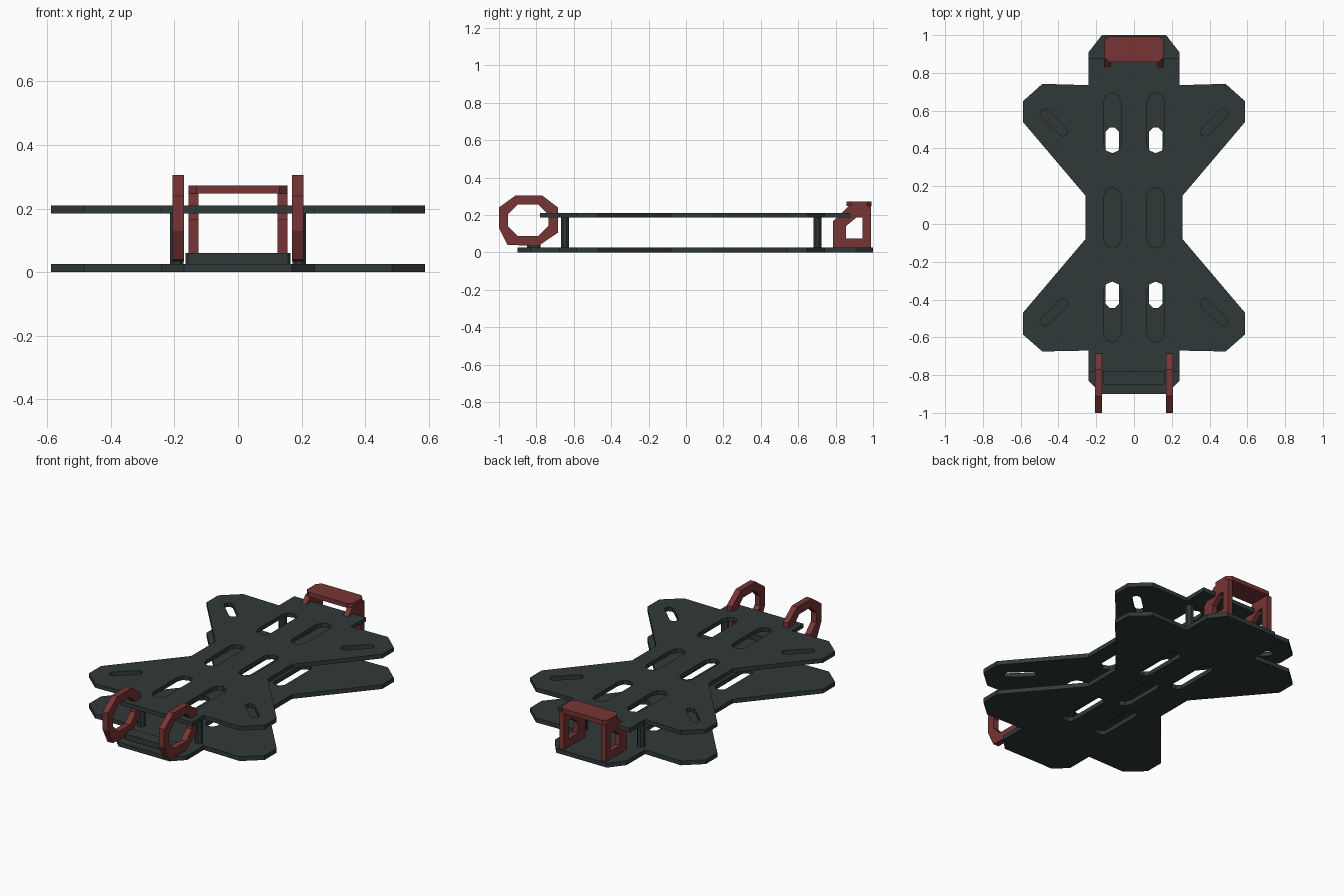
import bpy
from math import cos, sin, pi
from mathutils import Matrix, Vector

cube = bpy.data.objects.get("Cube")
if cube:
    bpy.data.objects.remove(cube, do_unlink=True)


def material(name, rgb):
    m = bpy.data.materials.new(name)
    m.use_nodes = True
    m.diffuse_color = (*rgb, 1)
    m.node_tree.nodes["Principled BSDF"].inputs["Base Color"].default_value = (*rgb, 1)
    return m


carbon = material("dark_slate", (0.03, 0.041, 0.04))
red = material("dull_red", (0.185, 0.035, 0.035))

# Axis maps: flat outlines are drawn in local XY and extruded along local Z
UPRIGHT = Matrix.Identity(4)
SIDEWAYS = Matrix(((0, 0, 1, 0), (1, 0, 0, 0), (0, 1, 0, 0), (0, 0, 0, 1)))


def prism(name, loops, low, high, mat, axes=UPRIGHT):
    """Extrude an outline, with further loops as holes, from low to high."""
    curve = bpy.data.curves.new(name, "CURVE")
    curve.dimensions = "2D"
    curve.fill_mode = "BOTH"
    curve.extrude = (high - low) / 2
    for loop in loops:
        spline = curve.splines.new("POLY")
        spline.points.add(len(loop) - 1)
        for point, (u, v) in zip(spline.points, loop):
            point.co = (u, v, 0, 1)
        spline.use_cyclic_u = True
    temp = bpy.data.objects.new(name + "_curve", curve)
    bpy.context.collection.objects.link(temp)
    mesh = bpy.data.meshes.new_from_object(
        temp.evaluated_get(bpy.context.evaluated_depsgraph_get()))
    bpy.data.objects.remove(temp, do_unlink=True)
    mesh.transform(axes @ Matrix.Translation((0, 0, (low + high) / 2)))
    mesh.materials.clear()
    mesh.materials.append(mat)
    for face in mesh.polygons:
        face.use_smooth = False
        face.material_index = 0
    mesh.name = name
    obj = bpy.data.objects.new(name, mesh)
    bpy.context.collection.objects.link(obj)
    return obj


def mirrored(half):
    return half + [(-x, y) for x, y in reversed(half)]


def slot(a, b, radius, steps=4):
    """Rounded slot between two end centres."""
    a, b = Vector(a), Vector(b)
    along = (b - a).normalized()
    across = Vector((-along.y, along.x))
    loop = []
    for centre, sign in ((b, 1), (a, -1)):
        for i in range(steps + 1):
            t = pi * i / steps - pi / 2
            p = centre + sign * radius * (cos(t) * along + sin(t) * across)
            loop.append((p.x, p.y))
    return loop


def chamfered_box(x0, x1, y0, y1, c):
    return [(x0 + c, y0), (x1 - c, y0), (x1, y0 + c), (x1, y1 - c),
            (x1 - c, y1), (x0 + c, y1), (x0, y1 - c), (x0, y0 + c)]


# Shared right-hand outline of both plates, from front to back
arms = [(0.24, -0.67), (0.485, -0.675), (0.588, -0.585), (0.588, -0.47),
        (0.257, -0.08), (0.257, 0.15), (0.588, 0.54), (0.588, 0.65),
        (0.485, 0.742), (0.24, 0.735)]

# Top plate with long slots and angled arm slots
top_loops = [mirrored([(0.24, -0.78)] + arms + [(0.24, 0.88)])]
for side in (-1, 1):
    for y in (-0.465, 0.033, 0.535):
        top_loops.append(slot((side * 0.115, y - 0.115), (side * 0.115, y + 0.115), 0.045))
    for y, lean in ((0.537, 1), (-0.468, -1)):
        top_loops.append(slot((side * 0.375, y - lean * 0.047),
                              (side * 0.473, y + lean * 0.047), 0.025))
prism("top_plate", top_loops, 0.185, 0.21, carbon)

# Bottom plate with tapered ends and short slots
bottom_loops = [mirrored([(0.17, -0.9), (0.24, -0.83)] + arms + [(0.24, 0.91), (0.17, 1.0)])]
for side in (-1, 1):
    for y0, y1 in ((0.205, 0.51), (-0.445, -0.14)):
        x = side * 0.115
        bottom_loops.append(chamfered_box(x - 0.036, x + 0.036, y0, y1, 0.022))
bottom_loops.append(slot((0, -0.08), (0, 0.145), 0.045))
prism("bottom_plate", bottom_loops, 0, 0.026, carbon)

# Low bar across the front
prism("front_bar", [chamfered_box(-0.165, 0.165, -0.85, -0.777, 0.008)], 0.026, 0.06, carbon)

ring_outer = [(-1.0, 0.13), (-0.955, 0.04), (-0.79, 0.034), (-0.685, 0.105),
              (-0.685, 0.24), (-0.77, 0.305), (-0.91, 0.305), (-1.0, 0.24)]
ring_inner = chamfered_box(-0.952, -0.735, 0.088, 0.255, 0.053)
panel_outer = [(0.785, 0.026), (0.988, 0.026), (0.988, 0.248), (0.87, 0.248), (0.785, 0.165)]
panel_inner = [(0.855, 0.075), (0.945, 0.075), (0.945, 0.185), (0.91, 0.185), (0.855, 0.14)]

for side, label in ((1, "left"), (-1, "right")):
    # Standoff posts between the plates
    for y, end in ((-0.648, "front"), (0.703, "back")):
        post = [(side * 0.192 + 0.023 * cos(i * pi / 4 + pi / 8),
                 y + 0.023 * sin(i * pi / 4 + pi / 8)) for i in range(8)]
        prism(f"{end}_{label}_post", [post], 0.024, 0.187, carbon)
    # Octagonal front guards
    x = side * 0.188
    prism(f"{label}_front_guard", [ring_outer, ring_inner], x - 0.018, x + 0.018, red, SIDEWAYS)
    # Side panels of the rear mount
    x = side * 0.14
    prism(f"{label}_rear_panel", [panel_outer, panel_inner], x - 0.016, x + 0.016, red, SIDEWAYS)

# Cap of the rear mount
prism("rear_cap", [chamfered_box(-0.156, 0.156, 0.857, 0.992, 0.025)], 0.247, 0.273, red)
